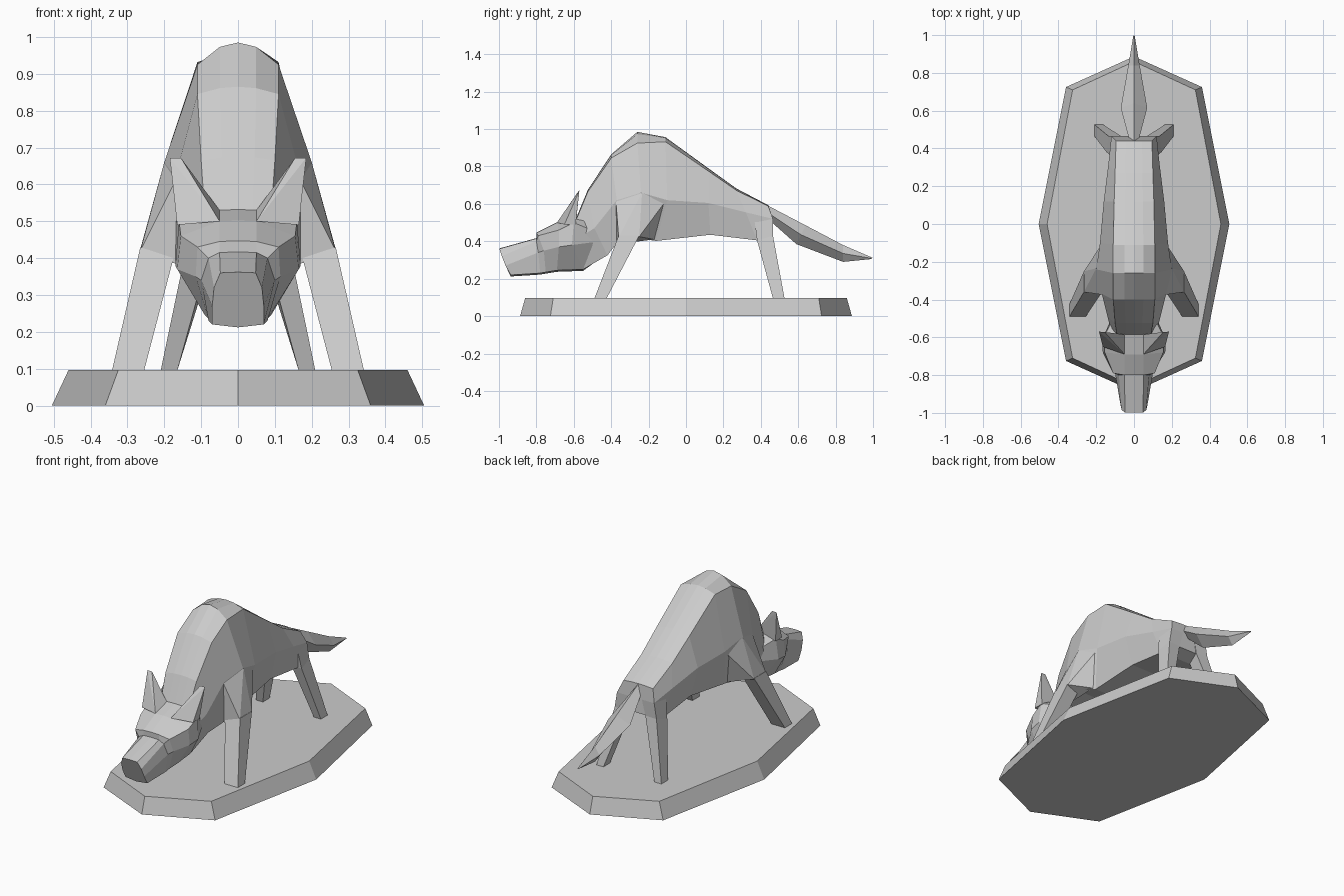
import bpy
import bmesh
from mathutils import Vector

cube = bpy.data.objects.get("Cube")
if cube:
    bpy.data.objects.remove(cube, do_unlink=True)

stone = bpy.data.materials.new("plain grey")
stone.use_nodes = True
grey = (0.6, 0.6, 0.6, 1)
stone.diffuse_color = grey
stone.node_tree.nodes["Principled BSDF"].inputs["Base Color"].default_value = grey


def finish(name, bm):
    """Turn a bmesh into a flat shaded object with outward normals."""
    bmesh.ops.remove_doubles(bm, verts=bm.verts, dist=0.0005)
    bmesh.ops.recalc_face_normals(bm, faces=bm.faces)
    mesh = bpy.data.meshes.new(name)
    bm.to_mesh(mesh)
    bm.free()
    mesh.materials.append(stone)
    obj = bpy.data.objects.new(name, mesh)
    bpy.context.collection.objects.link(obj)
    return obj


def loft(name, rings):
    """Skin a row of closed rings and cap both ends."""
    bm = bmesh.new()
    rows = [[bm.verts.new(p) for p in ring] for ring in rings]
    count = len(rows[0])
    for a, b in zip(rows, rows[1:]):
        for i in range(count):
            j = (i + 1) % count
            bm.faces.new((a[i], a[j], b[j], b[i]))
    bm.faces.new(rows[0])
    bm.faces.new(rows[-1])
    return finish(name, bm)


def hull(name, points):
    """Wrap a convex solid around a few points."""
    bm = bmesh.new()
    for p in points:
        bm.verts.new(p)
    res = bmesh.ops.convex_hull(bm, input=bm.verts)
    spare = {g for g in res["geom_interior"] + res["geom_unused"]
             if isinstance(g, bmesh.types.BMVert)}
    bmesh.ops.delete(bm, geom=list(spare), context="VERTS")
    return finish(name, bm)


def mirrored(half, crown, keel):
    """Complete a half section from its right-hand points, top to bottom."""
    top, low = Vector(half[0]), Vector(half[-1])
    ring = [Vector((0, top.y, top.z + crown))]
    ring += [Vector(p) for p in half]
    ring.append(Vector((0, low.y, low.z - keel)))
    ring += [Vector((-x, y, z)) for x, y, z in reversed(half)]
    return ring


def pair(build, name, *shapes):
    """Build a part on both sides of the body."""
    for side, sign in (("left", 1), ("right", -1)):
        build(side + "_" + name,
              *[[flip(p, sign) for p in shape] for shape in shapes])


def flip(p, sign):
    if isinstance(p[0], (tuple, list)):
        return [flip(q, sign) for q in p]
    return (p[0] * sign, p[1], p[2])


# Plinth: stretched octagon with sloping sides
def octagon(wide, corner_x, corner_y, length, z):
    quarter = [(wide, 0), (corner_x, corner_y), (0, length), (-corner_x, corner_y)]
    return [(x, y, z) for x, y in quarter] + [(-x, -y, z) for x, y in quarter]


loft("plinth", [octagon(0.505, 0.36, 0.725, 0.887, 0),
                octagon(0.46, 0.325, 0.71, 0.86, 0.096)])


# Torso and neck: (y, z, half width, edge drop) of the back, then flank and belly edge
def torso_ring(back, flank, belly):
    y, z, w, drop = back
    inner = (w * 0.45, y, z - drop * 0.2)
    return mirrored([inner, (w, y, z - drop), flank, belly], drop * 0.2, 0)


torso = [
    ((-0.585, 0.53, 0.09, 0.01), (0.12, -0.57, 0.42), (0.08, -0.55, 0.25)),
    ((-0.525, 0.675, 0.1, 0.01), (0.14, -0.49, 0.47), (0.1, -0.42, 0.325)),
    ((-0.4, 0.865, 0.11, 0.02), (0.17, -0.37, 0.62), (0.17, -0.37, 0.39)),
    ((-0.26, 0.985, 0.11, 0.06), (0.2, -0.24, 0.66), (0.2, -0.25, 0.415)),
    ((-0.11, 0.957, 0.11, 0.025), (0.18, -0.1, 0.62), (0.14, -0.16, 0.402)),
    ((0.12, 0.79, 0.105, 0.015), (0.16, 0.12, 0.605), (0.12, 0.13, 0.435)),
    ((0.27, 0.682, 0.1, 0.01), (0.135, 0.32, 0.555), (0.12, 0.38, 0.405)),
    ((0.44, 0.593, 0.095, 0.005), (0.12, 0.465, 0.52), (0.12, 0.455, 0.43)),
]
loft("torso", [torso_ring(*ring) for ring in torso])

# Head and muzzle: crown edge, brow, cheek, jaw
head = [
    [(0.05, -0.48, 0.52), (0.1, -0.48, 0.45), (0.1, -0.46, 0.4), (0.06, -0.44, 0.33)],
    [(0.05, -0.585, 0.53), (0.16, -0.6, 0.5), (0.17, -0.61, 0.38), (0.08, -0.55, 0.25)],
    [(0.05, -0.69, 0.5), (0.155, -0.68, 0.46), (0.165, -0.68, 0.37), (0.09, -0.69, 0.245)],
    [(0.05, -0.8, 0.445), (0.11, -0.79, 0.43), (0.115, -0.76, 0.35), (0.08, -0.75, 0.235)],
    [(0.05, -0.8, 0.415), (0.08, -0.8, 0.4), (0.1, -0.79, 0.34), (0.08, -0.78, 0.23)],
    [(0.048, -0.998, 0.36), (0.065, -0.985, 0.32), (0.07, -0.965, 0.27), (0.07, -0.937, 0.22)],
]
loft("head", [mirrored(half, 0.002, 0.008) for half in head])

# Ears: broad at the front, swept outward to a narrow tip
pair(hull, "ear", [
    (0.05, -0.585, 0.53), (0.05, -0.69, 0.5), (0.165, -0.65, 0.49),
    (0.165, -0.59, 0.49), (0.185, -0.57, 0.672), (0.155, -0.572, 0.672)])

# Front legs: shoulder wedge and a straight tapering shin
pair(hull, "shoulder", [
    (0.2, -0.235, 0.66), (0.165, -0.375, 0.62), (0.17, -0.37, 0.385),
    (0.265, -0.36, 0.42), (0.265, -0.25, 0.425), (0.17, -0.25, 0.415),
    (0.18, -0.12, 0.6), (0.15, -0.17, 0.41)])
pair(loft, "front_leg", [
    [(0.265, -0.36, 0.43), (0.265, -0.25, 0.43), (0.18, -0.25, 0.43), (0.175, -0.37, 0.4)],
    [(0.342, -0.49, 0.094), (0.342, -0.425, 0.094), (0.255, -0.425, 0.094),
     (0.255, -0.49, 0.094)]])

# Hind legs: haunch running into a splayed shin
pair(loft, "hind_leg", [
    [(0.12, 0.36, 0.56), (0.12, 0.465, 0.52), (0.04, 0.465, 0.52), (0.04, 0.36, 0.56)],
    [(0.145, 0.38, 0.405), (0.135, 0.465, 0.43), (0.06, 0.46, 0.43), (0.08, 0.38, 0.405)],
    [(0.21, 0.465, 0.094), (0.21, 0.527, 0.094), (0.165, 0.527, 0.094),
     (0.165, 0.465, 0.094)]])


# Tail: diamond section, thick in the middle and pointed at the end
def tail_ring(y_top, top, y_low, low, half):
    y, z = (y_top + y_low) / 2, (top + low) / 2
    return [(0, y_top, top), (half, y, z), (0, y_low, low), (-half, y, z)]


loft("tail", [tail_ring(0.43, 0.595, 0.46, 0.5, 0.025),
              tail_ring(0.64, 0.485, 0.59, 0.385, 0.07),
              tail_ring(0.84, 0.38, 0.84, 0.29, 0.03),
              tail_ring(0.998, 0.312, 0.99, 0.305, 0.004)])
